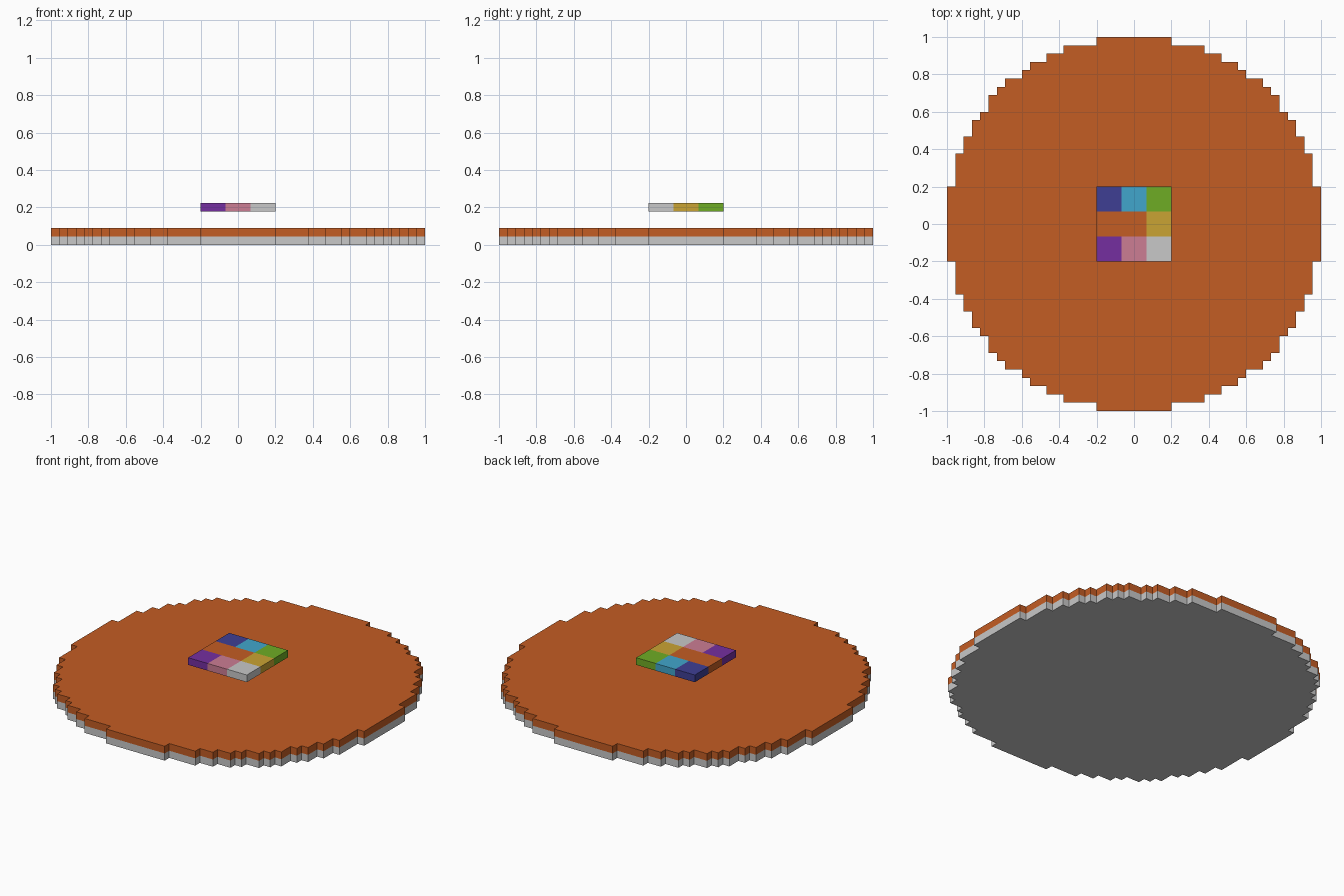
import bpy
import bmesh

if "Cube" in bpy.data.objects:
    bpy.data.objects.remove(bpy.data.objects["Cube"], do_unlink=True)

U = 2 / 45  # one block


def srgb(r, g, b):
    lin = lambda c: c / 12.92 if c <= 0.04045 else ((c + 0.055) / 1.055) ** 2.4
    return [lin(v / 255) for v in (r, g, b)] + [1.0]


def material(name, rgb):
    m = bpy.data.materials.new(name)
    m.use_nodes = True
    m.diffuse_color = srgb(*rgb)
    m.node_tree.nodes["Principled BSDF"].inputs["Base Color"].default_value = srgb(*rgb)
    return m


MATS = {name: material(name, rgb) for name, rgb in {
    "orange": (196, 93, 36),
    "light grey": (200, 200, 200),
    "navy": (62, 62, 148),
    "sky blue": (65, 166, 204),
    "green": (111, 172, 37),
    "gold": (202, 164, 51),
    "purple": (117, 47, 160),
    "pink": (204, 125, 148),
}.items()}


def make_object(name, bm, mats):
    bmesh.ops.recalc_face_normals(bm, faces=bm.faces)
    mesh = bpy.data.meshes.new(name)
    bm.to_mesh(mesh)
    bm.free()
    for m in mats:
        mesh.materials.append(MATS[m])
    ob = bpy.data.objects.new(name, mesh)
    bpy.context.collection.objects.link(ob)


# Stepped round outline: half of a quadrant, mirrored over the diagonal
steps = [(4.5, 22.5), (8.5, 21.5), (10.5, 20.5), (12.5, 19.5), (13.5, 18.5), (15.5, 17.5), (16.5, 16.5)]
steps += [(y, x) for x, y in reversed(steps[:-1])]
quadrant = []
for i, (x, y) in enumerate(steps):
    if i:
        quadrant.append((steps[i - 1][0], y))
    quadrant.append((x, y))
outline = []
for _ in range(4):
    outline += quadrant
    quadrant = [(y, -x) for x, y in quadrant]

# Round base: grey course below, orange course above
bm = bmesh.new()
rings = [[bm.verts.new((x * U, y * U, k * U)) for x, y in outline] for k in range(3)]
bm.faces.new(rings[0])
bm.faces.new(rings[2]).material_index = 1
for k in range(2):
    for i in range(len(outline)):
        a, b = rings[k], rings[k + 1]
        bm.faces.new((a[i - 1], a[i], b[i], b[i - 1])).material_index = k
make_object("round_platform", bm, ["light grey", "orange"])

# Floating slab: nine coloured tiles, front row first, joined without inner walls
TILES = ["purple", "pink", "light grey", "orange", "orange", "gold", "navy", "sky blue", "green"]
names = list(MATS)
bm = bmesh.new()
bmesh.ops.create_grid(bm, x_segments=3, y_segments=3, size=4.5 * U)
for f in bm.faces:
    c = f.calc_center_median() / (3 * U)
    f.material_index = names.index(TILES[round(c.y + 1) * 3 + round(c.x + 1)])
bottom = bmesh.ops.duplicate(bm, geom=bm.verts[:] + bm.edges[:] + bm.faces[:])["geom"]
lower = [v for v in bottom if isinstance(v, bmesh.types.BMVert)]
bmesh.ops.translate(bm, verts=bm.verts, vec=(0, 0, 5 * U))
bmesh.ops.translate(bm, verts=lower, vec=(0, 0, -U))
walls = bmesh.ops.bridge_loops(bm, edges=[e for e in bm.edges if e.is_boundary])["faces"]
for f in walls:
    c = f.calc_center_median() / (3 * U)
    col, row = (min(2, max(0, round(v + 1))) for v in (c.x, c.y))
    f.material_index = names.index(TILES[row * 3 + col])
make_object("floating_tile_slab", bm, names)
